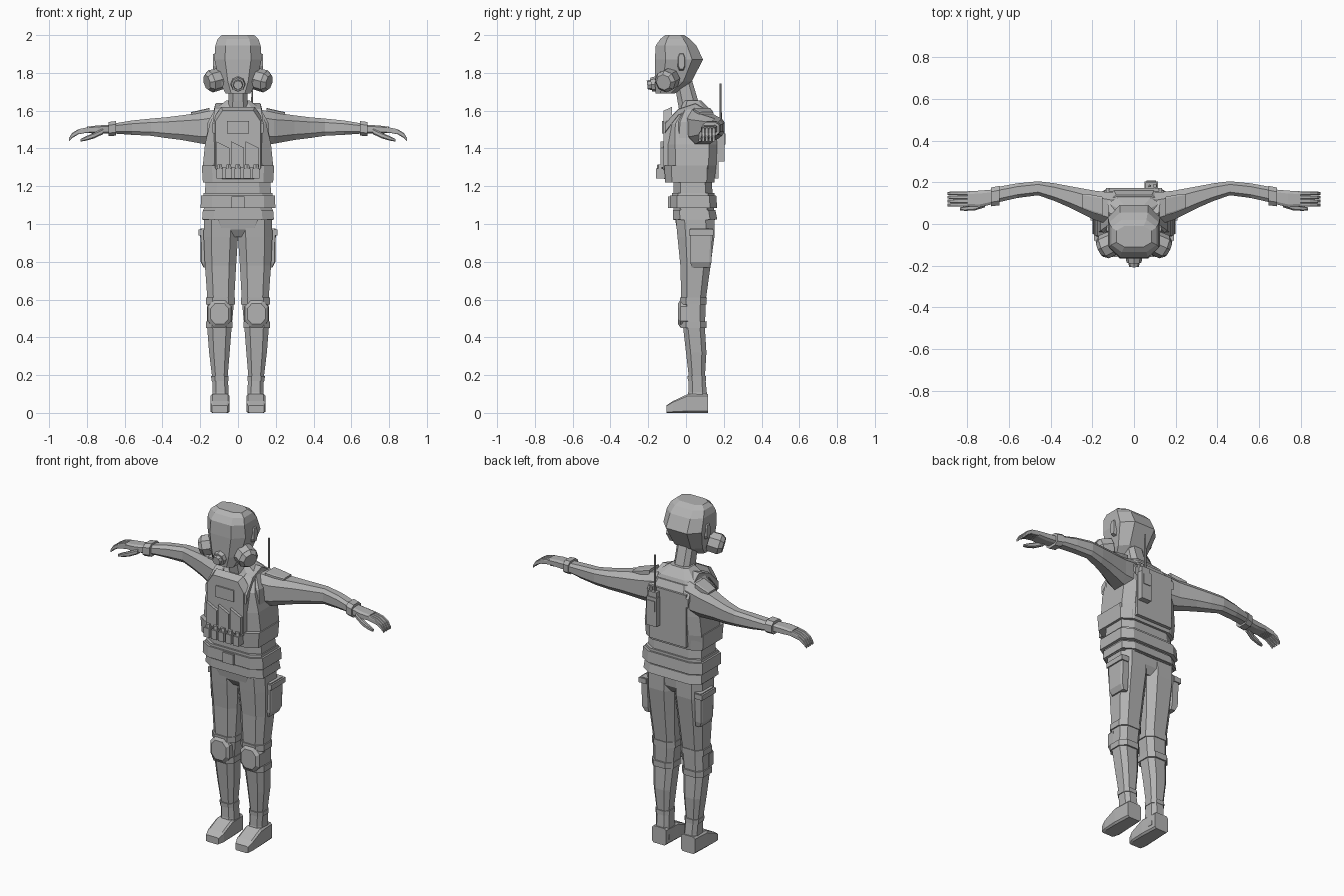
import bpy, bmesh, math
from mathutils import Vector

grey = bpy.data.materials.new("plain grey")
grey.diffuse_color = (0.45, 0.45, 0.45, 1)


def finish(name, bm, s=1):
    """Flip to side s, fix normals and make a flat shaded object."""
    for v in bm.verts:
        v.co.x *= s
    bmesh.ops.recalc_face_normals(bm, faces=bm.faces)
    me = bpy.data.meshes.new(name)
    bm.to_mesh(me)
    bm.free()
    me.materials.append(grey)
    ob = bpy.data.objects.new(name, me)
    bpy.context.collection.objects.link(ob)
    return ob


def loft(name, rings, axis="z", c=0.55, s=1):
    """Skin chamfered sections (t, u0, u1, v0, v1) placed along an axis."""
    shape = [(1, -c), (1, c), (c, 1), (-c, 1), (-1, c), (-1, -c), (-c, -1), (c, -1)]
    bm = bmesh.new()
    loops = []
    for t, u0, u1, v0, v1 in rings:
        loop = []
        for a, b in shape:
            u = (u0 + u1) / 2 + a * (u1 - u0) / 2
            v = (v0 + v1) / 2 + b * (v1 - v0) / 2
            co = {"x": (t, u, v), "y": (u, t, v), "z": (u, v, t)}[axis]
            loop.append(bm.verts.new(co))
        loops.append(loop)
    for p, q in zip(loops, loops[1:]):
        for i in range(8):
            j = (i + 1) % 8
            bm.faces.new((p[i], p[j], q[j], q[i]))
    bm.faces.new(loops[0])
    bm.faces.new(loops[-1])
    return finish(name, bm, s)


def box(name, x0, x1, y0, y1, z0, z1, s=1, slant=0.0):
    """Box whose top edge can slant across x."""
    bm = bmesh.new()
    bmesh.ops.create_cube(bm, size=1)
    for v in bm.verts:
        a, b, d = v.co + Vector((0.5, 0.5, 0.5))
        v.co = (x0 + a * (x1 - x0), y0 + b * (y1 - y0), z0 + d * (z1 - z0 + slant * (a - 0.5)))
    return finish(name, bm, s)


def tube(name, a, b, r0, r1, n=8, s=1):
    """Tapered cylinder between two points."""
    a, b = Vector(a), Vector(b)
    bm = bmesh.new()
    bmesh.ops.create_cone(bm, cap_ends=True, segments=n, radius1=r0, radius2=r1, depth=(b - a).length)
    bm.transform((b - a).to_track_quat("Z", "Y").to_matrix().to_4x4())
    bmesh.ops.translate(bm, verts=bm.verts, vec=(a + b) / 2)
    return finish(name, bm, s)


# Head, neck and breathing mask
loft("head", [(1.69, -.065, .065, -.16, -.06), (1.755, -.098, .098, -.165, .03),
              (1.87, -.125, .125, -.165, .09), (1.945, -.12, .12, -.16, .055),
              (1.98, -.108, .108, -.135, .02), (2.0, -.085, .085, -.11, -.01)])
loft("neck", [(1.57, -.06, .06, -.03, .09), (1.65, -.05, .05, -.045, .065), (1.8, -.05, .05, -.07, .02)])
tube("mask_muzzle", (0, -.13, 1.745), (0, -.185, 1.738), .045, .036)
tube("mask_valve", (0, -.18, 1.738), (0, -.205, 1.735), .028, .024)

# Torso
loft("jacket", [(1.02, -.185, .185, -.065, .155), (1.1, -.18, .18, -.065, .145),
                (1.24, -.17, .17, -.065, .135), (1.42, -.17, .17, -.08, .15),
                (1.54, -.16, .16, -.07, .15), (1.61, -.12, .12, -.03, .125),
                (1.655, -.06, .06, -.01, .08)], c=.65)
loft("vest", [(1.22, -.178, .178, -.085, .15), (1.31, -.186, .186, -.095, .16),
              (1.42, -.175, .175, -.1, .165), (1.53, -.15, .15, -.1, .17),
              (1.59, -.125, .125, -.05, .14)], c=.68)
loft("vest_pouch_band", [(1.22, -.186, .186, -.11, .145), (1.31, -.192, .192, -.115, .15)], c=.72)
loft("waist_belt", [(1.085, -.198, .198, -.085, .165), (1.15, -.195, .195, -.085, .16)], c=.7)
loft("upper_belt", [(1.145, -.185, .185, -.075, .15), (1.165, -.182, .182, -.075, .15)], c=.7)
loft("jacket_hem", [(1.025, -.19, .19, -.07, .165), (1.075, -.186, .186, -.07, .155)], c=.68)
box("belt_buckle", -.035, .035, -.095, -.075, 1.085, 1.145)

# Chest gear
loft("chest_plate", [(-.118, -.12, .12, 1.24, 1.6), (-.075, -.13, .13, 1.23, 1.62)], "y", .68)
box("chest_patch", -.058, .058, -.126, -.11, 1.478, 1.545)
box("back_plate", -.12, .12, .15, .172, 1.24, 1.55)
for i in range(3):
    x = -.115 + i * .078
    box("magazine_pouch", x, x + .07, -.135, -.1, 1.3, 1.42, slant=-.035)
for i in range(5):
    x = -.115 + i * .048
    box("cartridge_pouch", x, x + .036, -.158, -.1, 1.24, 1.295)
    tube("cartridge_cap", (x + .018, -.138, 1.29), (x + .018, -.138, 1.315), .017, .014, 6)

# Back radio
box("radio", .05, .115, .165, .205, 1.33, 1.5)
box("radio_top", .055, .11, .165, .2, 1.5, 1.53)
box("radio_grille", .06, .105, .203, .209, 1.42, 1.48)
tube("antenna", (.075, .183, 1.5), (.075, .183, 1.745), .007, .005, 6)
tube("radio_knob", (.1, .183, 1.525), (.1, .183, 1.55), .01, .01, 6)

for s in (-1, 1):
    # Mask filters and ears
    tube("filter_mount", (.05, -.11, 1.755), (.11, -.105, 1.76), .035, .04, s=s)
    tube("filter", (.09, -.085, 1.77), (.145, -.11, 1.755), .058, .06, s=s)
    tube("filter_cap", (.145, -.11, 1.755), (.165, -.119, 1.75), .06, .042, s=s)
    loft("ear", [(.1, -.05, .0, 1.81, 1.91), (.132, -.04, -.008, 1.82, 1.9)], "x", s=s)

    # Shoulder strap
    loft("shoulder_strap", [(-.112, .075, .135, 1.48, 1.535), (-.04, .07, .125, 1.575, 1.61),
                            (.05, .065, .12, 1.6, 1.64), (.12, .07, .13, 1.56, 1.6),
                            (.172, .075, .135, 1.48, 1.53)], "y", .8, s)

    # Arm, cuff and hand
    loft("arm", [(.1, -.01, .15, 1.42, 1.61), (.19, .02, .16, 1.425, 1.59),
                 (.3, .075, .18, 1.445, 1.575), (.38, .11, .195, 1.455, 1.565),
                 (.46, .138, .205, 1.467, 1.558), (.56, .125, .195, 1.472, 1.548),
                 (.67, .1, .175, 1.48, 1.53)], "x", s=s)
    loft("shoulder_pad", [(.15, .04, .13, 1.58, 1.615), (.2, .055, .14, 1.57, 1.603),
                          (.25, .075, .145, 1.56, 1.592)], "x", .8, s)
    loft("wrist_cuff", [(.645, .09, .183, 1.468, 1.545), (.685, .085, .175, 1.465, 1.54)], "x", s=s)
    loft("hand", [(.68, .095, .165, 1.48, 1.525), (.74, .08, .16, 1.478, 1.522),
                  (.8, .083, .157, 1.482, 1.515)], "x", .65, s)
    for i in range(4):
        y = .083 + i * .0185
        loft("finger", [(.79, y, y + .018, 1.485, 1.513), (.845, y, y + .018, 1.475, 1.502),
                        (.878, y, y + .017, 1.455, 1.482), (.895, y + .002, y + .015, 1.438, 1.455)],
             "x", .7, s)
    loft("thumb", [(.715, .08, .11, 1.475, 1.505), (.765, .065, .092, 1.452, 1.482),
                   (.81, .063, .085, 1.44, 1.462), (.835, .066, .08, 1.436, 1.45)], "x", s=s)

    # Leg
    loft("leg", [(.105, .052, .132, .02, .105), (.19, .055, .137, .015, .1),
                 (.32, .044, .153, .0, .108), (.45, .034, .163, -.015, .1),
                 (.6, .02, .162, -.025, .105), (.78, .01, .175, -.03, .13),
                 (.93, .0, .182, -.045, .15), (1.04, .0, .18, -.055, .15)], s=s)
    loft("boot_cuff", [(.17, .05, .141, .01, .106), (.195, .05, .142, .008, .106)], s=s)

    # Boot
    loft("boot_ankle", [(.03, .046, .142, -.0, .116), (.11, .05, .134, .012, .11),
                        (.18, .053, .137, .014, .103)], s=s)
    loft("boot_foot", [(-.104, .055, .138, 0, .04), (-.07, .044, .146, 0, .062),
                       (.01, .044, .146, 0, .1), (.117, .05, .14, 0, .1)], "y", .8, s)

    # Knee pad and straps
    loft("knee_pad", [(-.042, .05, .145, .47, .58), (-.028, .036, .16, .45, .6),
                      (.02, .034, .164, .45, .6)], "y", .5, s)
    for z, x0, x1 in ((.575, .016, .17), (.45, .028, .17)):
        loft("knee_strap", [(z, x0, x1, -.03, .109), (z + .035, x0, x1, -.032, .11)], s=s)

    # Thigh pouch
    loft("thigh_pouch", [(.77, .15, .183, .03, .128), (.8, .15, .198, .022, .135),
                         (.94, .15, .2, .02, .14), (.975, .15, .198, .022, .142)], c=.8, s=s)
    box("thigh_pouch_flap", .16, .208, .016, .146, .94, .97, s)

# Seat joining the legs
loft("hips", [(.93, -.05, .05, -.02, .12), (.97, -.14, .14, -.048, .145),
              (1.04, -.178, .178, -.06, .15)], c=.6)
